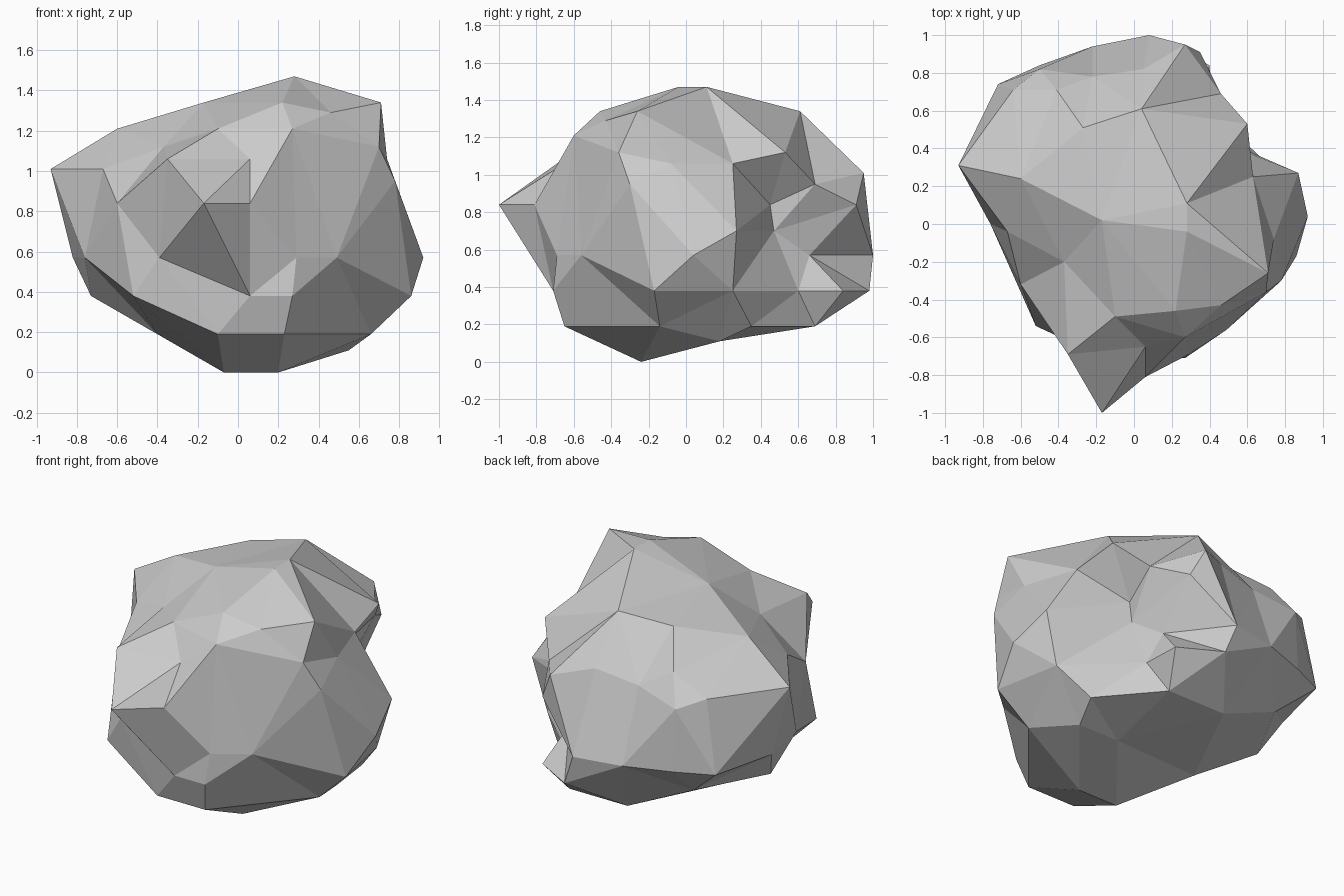
import bpy
import bmesh
from mathutils import Vector

# Cross-sections of the boulder: height -> a few outline corners (x, y)
sections = {
    0.0: [(.2, -.24), (-.07, -.24)],
    .11: [(.55, .18), (.27, .18)],
    .19: [(.23, -.65), (-.1, -.65), (.66, -.14), (-.4, .05), (-.08, .69),
          (.32, .69), (.61, .35)],
    .38: [(.06, -.71), (.27, -.71), (-.52, -.54), (.86, -.17), (.78, .25),
          (.41, .6), (.4, .84), (.15, .98), (-.73, .21), (-.5, .64)],
    .57: [(.92, .04), (.08, 1.0), (-.22, .94), (-.5, .84), (-.72, .74),
          (-.82, .33), (-.76, 0), (.29, -.69), (-.39, -.6), (.49, -.56), (.34, .66)],
    .7: [(.87, .27), (.41, .47)],
    .84: [(-.17, -1), (.06, -.81), (-.6, -.32), (.35, .91), (.41, .45)],
    .95: [(-.5, .82), (.78, -.3), (.46, .69)],
    1.01: [(-.93, .31), (.27, .95), (-.22, .78), (-.64, .71), (-.67, -.04)],
    1.06: [(-.35, -.69), (.06, -.65), (.63, .25), (.74, -.08), (.05, .82)],
    1.12: [(-.41, .71), (.6, .53), (.7, -.36), (-.37, -.2)],
    1.21: [(-.6, .24), (-.1, -.49), (.27, -.6)],
    1.29: [(-.27, .51), (.46, -.43)],
    1.34: [(-.17, .02), (.04, .61), (.71, -.26), (.22, -.46)],
    1.47: [(.28, -.04), (.28, .11)],
}

# Skin the corners: hull them on a sphere, then push each back to its true place,
# which keeps the notches and overhangs
centre = Vector((.03, .03, .7))
bm = bmesh.new()
places = []
for z, corners in sections.items():
    for x, y in corners:
        p = Vector((x, y, z))
        places.append((bm.verts.new((p - centre).normalized()), p))
bmesh.ops.convex_hull(bm, input=bm.verts[:])
for v, p in places:
    v.co = p
bmesh.ops.recalc_face_normals(bm, faces=bm.faces[:])

mesh = bpy.data.meshes.new("boulder")
bm.to_mesh(mesh)
bm.free()
boulder = bpy.data.objects.new("boulder", mesh)
bpy.context.collection.objects.link(boulder)
